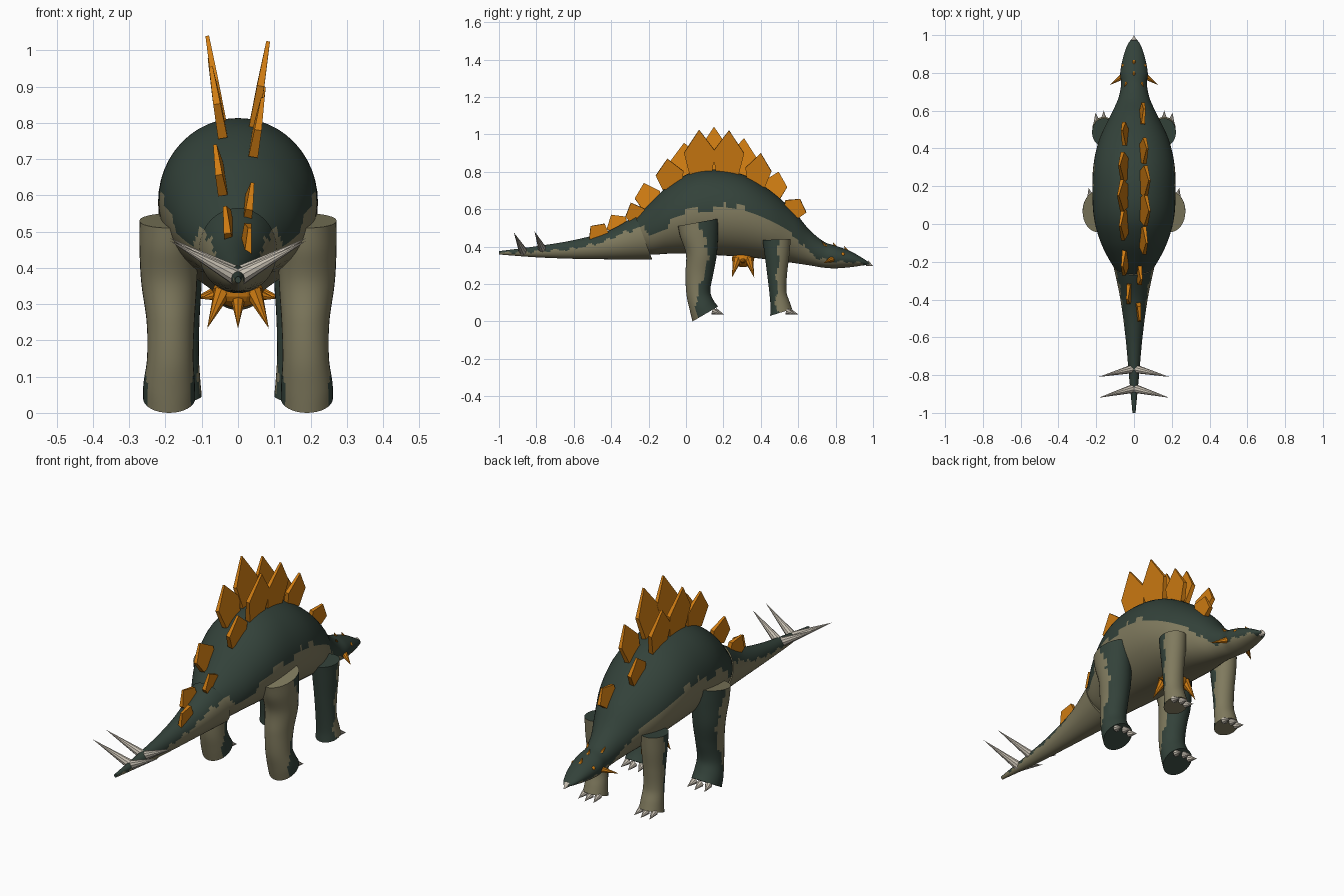
import bpy, math
from mathutils import Vector

if "Cube" in bpy.data.objects:
    bpy.data.objects.remove(bpy.data.objects["Cube"])


def material(name, rgb):
    m = bpy.data.materials.new(name)
    m.diffuse_color = (*rgb, 1)
    m.use_nodes = True
    m.node_tree.nodes["Principled BSDF"].inputs["Base Color"].default_value = m.diffuse_color
    return m


GREEN = material("dark_green", (0.033, 0.054, 0.042))
OLIVE = material("olive_hide", (0.215, 0.195, 0.112))
ORANGE = material("orange_plate", (0.62, 0.2, 0.006))
BONE = material("bone", (0.58, 0.53, 0.45))


def sample(stations, t):
    """Smooth interpolation of station rows, keyed by their first value."""
    n = len(stations)
    t = min(max(t, stations[0][0]), stations[-1][0])
    i = max(k for k in range(n - 1) if stations[k][0] <= t)

    def slope(k, c):
        a, b = stations[max(k - 1, 0)], stations[min(k + 1, n - 1)]
        return (b[c] - a[c]) / (b[0] - a[0])
    p, q = stations[i], stations[i + 1]
    d = q[0] - p[0]
    s = (t - p[0]) / d
    return [(2*s**3 - 3*s*s + 1) * p[c] + (s**3 - 2*s*s + s) * d * slope(i, c)
            + (3*s*s - 2*s**3) * q[c] + (s**3 - s*s) * d * slope(i + 1, c)
            for c in range(1, len(p))]


def add_mesh(name, verts, faces, mats, rule=None, smooth=False):
    me = bpy.data.meshes.new(name)
    me.from_pydata(verts, [], faces)
    for m in mats:
        me.materials.append(m)
    if rule:
        for p in me.polygons:
            p.material_index = 1 if rule(p.center) else 0
    ob = bpy.data.objects.new(name, me)
    bpy.context.collection.objects.link(ob)
    if smooth:
        bpy.ops.object.select_all(action='DESELECT')
        ob.select_set(True)
        bpy.context.view_layer.objects.active = ob
        bpy.ops.object.shade_smooth_by_angle(angle=math.radians(40))
    return ob


def loft(name, rings, mats, rule=None):
    """Skin equal rings of points and cap both ends."""
    n = len(rings[0])
    verts = [p for r in rings for p in r]
    faces = [(i*n + j, i*n + (j+1) % n, (i+1)*n + (j+1) % n, (i+1)*n + j)
             for i in range(len(rings) - 1) for j in range(n)]
    faces += [tuple(reversed(range(n))), tuple(range(len(verts) - n, len(verts)))]
    return add_mesh(name, verts, faces, mats, rule, True)


def cone(name, base, tip, r, mat, sides=8):
    base, tip = Vector(base), Vector(tip)
    q = (tip - base).to_track_quat('Z', 'Y')
    verts = [base + q @ Vector((r * math.cos(a), r * math.sin(a), 0))
             for a in (2 * math.pi * k / sides for k in range(sides))] + [tip]
    faces = [(k, (k + 1) % sides, sides) for k in range(sides)]
    faces.append(tuple(reversed(range(sides))))
    return add_mesh(name, verts, faces, [mat])


# Torso, neck and head: y, top z, bottom z, half width
BODY = [(-0.28, 0.54, 0.40, 0.07), (-0.2, 0.625, 0.36, 0.125), (-0.1, 0.72, 0.362, 0.175),
        (0.02, 0.793, 0.362, 0.21), (0.15, 0.813, 0.355, 0.22), (0.31, 0.783, 0.345, 0.215),
        (0.45, 0.70, 0.33, 0.183), (0.58, 0.585, 0.312, 0.122), (0.66, 0.49, 0.3, 0.085),
        (0.74, 0.425, 0.287, 0.068), (0.8, 0.405, 0.284, 0.073), (0.88, 0.375, 0.29, 0.058),
        (0.95, 0.335, 0.3, 0.034), (0.98, 0.315, 0.302, 0.013)]
# Tail: y, top z, bottom z, half width, shear of the ring
TAIL = [(-1, 0.376, 0.358, 0.008, 0), (-0.8, 0.402, 0.343, 0.027, 0),
        (-0.6, 0.435, 0.335, 0.045, 0), (-0.4, 0.487, 0.332, 0.072, 0.01),
        (-0.225, 0.565, 0.33, 0.108, 0.045)]
# Height of the wavy colour border along the body
BORDER = [(-1, 0.365), (-0.8, 0.375), (-0.6, 0.39), (-0.45, 0.425), (-0.3, 0.485),
          (-0.24, 0.505), (-0.17, 0.46), (-0.08, 0.53), (0.02, 0.605), (0.1, 0.585),
          (0.18, 0.615), (0.31, 0.61), (0.38, 0.565), (0.48, 0.53), (0.6, 0.435),
          (0.68, 0.355), (0.77, 0.325), (0.9, 0.315), (1, 0.3)]


def underside(c):
    return c.z < sample(BORDER, c.y)[0] + 0.006 * math.sin(70 * c.y) + 0.004 * math.sin(131 * c.y)


def trunk(name, stations, count, sides=48):
    rings = []
    y0, y1 = stations[0][0], stations[-1][0]
    for i in range(count + 1):
        y = y0 + (y1 - y0) * i / count
        top, bot, w, *rest = sample(stations, y)
        sh = rest[0] if rest else 0
        ring = []
        for k in range(sides):
            a = -2 * math.pi * k / sides
            ring.append((w * math.cos(a), y - sh * math.sin(a),
                         (top + bot) / 2 + (top - bot) / 2 * math.sin(a)))
        rings.append(ring)
    return loft(name, rings, [GREEN, OLIVE], underside)


trunk("body", BODY, 110)
trunk("tail", TAIL, 70)

# Legs: z, back y, front y, centre x, half width, tilt of the ring
REAR = [(0.04, 0.035, 0.172, 0.19, 0.072, 0.04), (0.08, 0.022, 0.15, 0.19, 0.071, 0.028),
        (0.15, 0.003, 0.13, 0.187, 0.064, 0.01), (0.25, -0.003, 0.145, 0.186, 0.066, 0),
        (0.36, 0.0, 0.165, 0.19, 0.077, 0), (0.46, -0.03, 0.172, 0.192, 0.08, 0.01),
        (0.53, -0.043, 0.175, 0.192, 0.08, 0.02)]
FRONT = [(0.048, 0.45, 0.567, 0.16, 0.06, 0.018), (0.09, 0.452, 0.555, 0.16, 0.056, 0.012),
         (0.16, 0.445, 0.537, 0.16, 0.052, 0), (0.26, 0.433, 0.541, 0.16, 0.054, 0),
         (0.36, 0.42, 0.553, 0.16, 0.06, 0), (0.438, 0.41, 0.56, 0.16, 0.062, 0.003)]


def leg(name, stations, side, rule, sides=32, count=36):
    rings = []
    z0, z1 = stations[0][0], stations[-1][0]
    for i in range(count + 1):
        z = z0 + (z1 - z0) * i / count
        ya, yb, x, w, tilt = sample(stations, z)
        rings.append([(side * x + w * math.cos(a), (ya + yb) / 2 + (yb - ya) / 2 * math.sin(a),
                       z + tilt * math.sin(a))
                      for a in (2 * math.pi * k / sides for k in range(sides))])
    loft(name, rings, [GREEN, OLIVE], rule)


def rear_olive(c):
    return c.y < 0.085 + 0.03 * math.sin(12 * (c.z - 0.22)) + 0.006 * math.sin(60 * c.z)


def front_olive(c):
    return c.y > 0.485 + 0.06 * max(c.z - 0.2, 0) + 0.008 * math.sin(45 * c.z)


for s, label in ((-1, "left"), (1, "right")):
    leg(f"{label}_rear_leg", REAR, s, rear_olive)
    leg(f"{label}_front_leg", FRONT, s, front_olive)
    # Three claws on each foot
    for k in (-1, 0, 1):
        cone(f"{label}_rear_claw", (s * 0.19 + 0.04 * k, 0.155 - 0.012 * abs(k), 0.055),
             (s * 0.19 + 0.05 * k, 0.203 - 0.012 * abs(k), 0.038), 0.018, BONE)
        cone(f"{label}_front_claw", (s * 0.16 + 0.036 * k, 0.55 - 0.012 * abs(k), 0.055),
             (s * 0.16 + 0.044 * k, 0.6 - 0.01 * abs(k), 0.038), 0.018, BONE)
    # Tail spikes
    for by, ty, bz, tz in ((-0.87, -0.92, 0.372, 0.475), (-0.765, -0.81, 0.38, 0.482)):
        cone(f"{label}_tail_spike", (0, by, bz), (s * 0.188, ty, tz), 0.024, BONE, 10)
    # Cheek horns, crest spikes and eyes
    cone(f"{label}_cheek_horn", (s * 0.055, 0.785, 0.335), (s * 0.13, 0.735, 0.312), 0.018, ORANGE)
    cone(f"{label}_crest_spike", (s * 0.035, 0.755, 0.39), (s * 0.052, 0.725, 0.43), 0.012, ORANGE, 6)
    bpy.ops.mesh.primitive_uv_sphere_add(segments=12, ring_count=8, radius=0.011,
                                         location=(s * 0.055, 0.838, 0.358))
    eye = bpy.context.object
    eye.name = f"{label}_eye"
    eye.data.materials.append(ORANGE)
    bpy.ops.object.shade_smooth()

for y, z in ((0.80, 0.395), (0.86, 0.375)):
    cone("brow_spike", (0, y, z), (0, y - 0.015, z + 0.03), 0.012, ORANGE, 6)

# Beak tip
cone("beak", (0, 0.968, 0.312), (0, 1.0, 0.297), 0.017, BONE, 10)

# Cluster of spikes under the belly
for s in (-1, 1):
    cone("belly_side_spike", (s * 0.035, 0.305, 0.33), (s * 0.105, 0.305, 0.315), 0.024, ORANGE)
    for x in (-0.085, 0, 0.085):
        cone("belly_spike", (x * 0.5, 0.305 + s * 0.03, 0.335),
             (x, 0.305 + s * 0.06, 0.233), 0.025, ORANGE)
bpy.ops.mesh.primitive_uv_sphere_add(segments=16, ring_count=10, location=(0, 0.305, 0.335))
pad = bpy.context.object
pad.name = "belly_pad"
pad.scale = (0.07, 0.06, 0.045)
pad.data.materials.append(ORANGE)

# Back plates, alternating sides: tip y, tip z, width
PLATES = [(-0.51, 0.51, 0.12), (-0.4, 0.57, 0.12), (-0.295, 0.635, 0.11), (-0.225, 0.74, 0.14),
          (-0.1, 0.87, 0.15), (-0.01, 0.955, 0.17), (0.07, 1.025, 0.17), (0.15, 1.04, 0.17),
          (0.23, 1.022, 0.17), (0.31, 0.98, 0.16), (0.4, 0.9, 0.14), (0.495, 0.8, 0.13),
          (0.61, 0.655, 0.13)]
for i, (ty, tz, w) in enumerate(PLATES):
    s = 1 if i % 2 == 0 else -1
    by = ty - 0.1 * (ty - 0.15)
    bz = sample(BODY if by > -0.25 else TAIL, by)[0] - 0.025
    bx = 0.022 if by < -0.25 else 0.042
    base = Vector((s * bx, by, bz))
    up = Vector((s * (bx + 0.17 * (tz - bz)), ty, tz)) - base
    along = Vector((0, up.z, -up.y)).normalized()
    out = along.cross(up).normalized()
    verts = []
    for u, v, t in ((-0.34, 0, 0.013), (0.34, 0, 0.013), (0.5, 0.5, 0.01),
                    (0, 1, 0.005), (-0.5, 0.5, 0.01)):
        p = base + along * (u * w) + up * v
        verts += [p + out * t, p - out * t]
    faces = [(0, 2, 4, 6, 8), (9, 7, 5, 3, 1)]
    faces += [(2*k, 2*k + 1, (2*k + 3) % 10, (2*k + 2) % 10) for k in range(5)]
    add_mesh("back_plate", verts, faces, [ORANGE])
